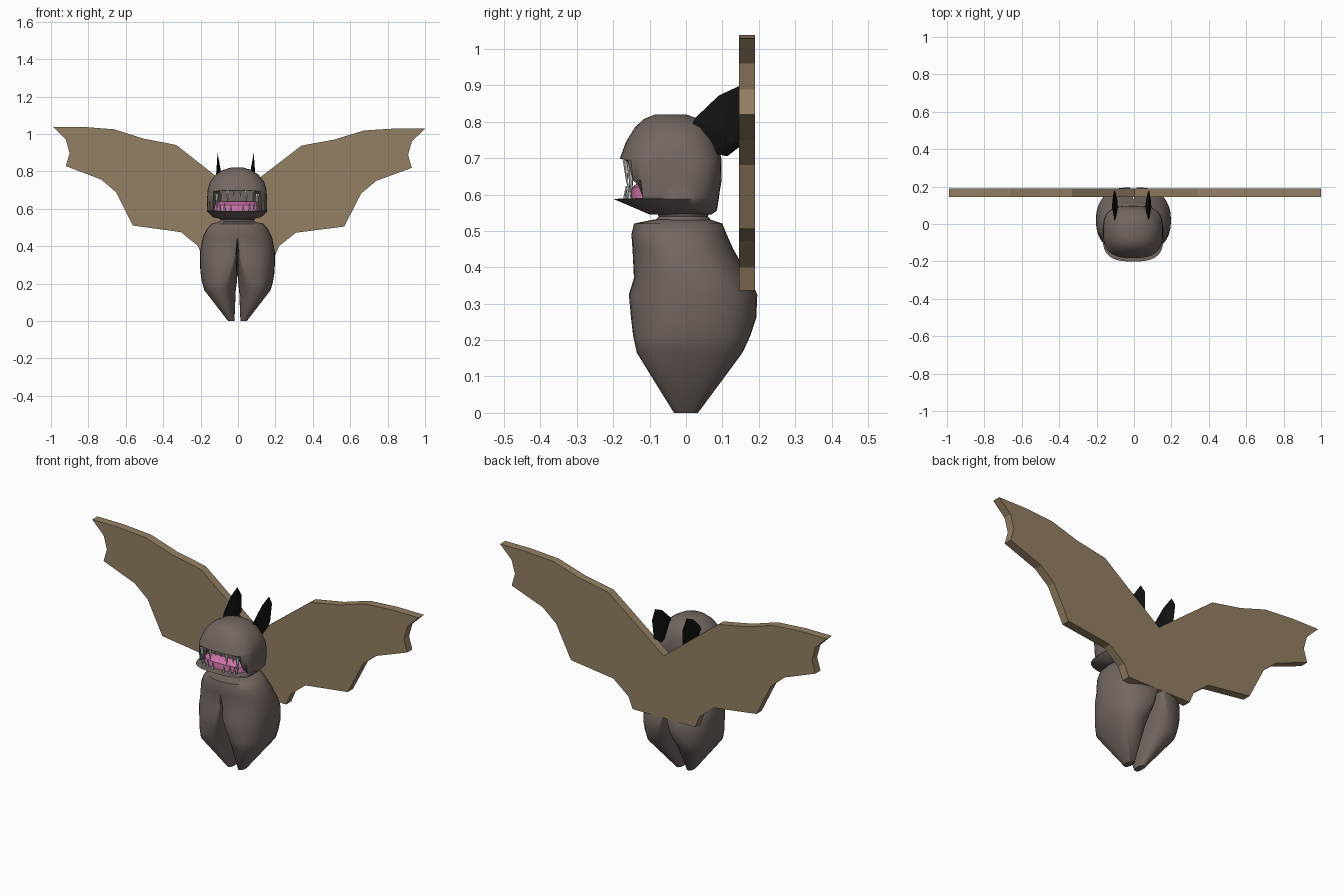
import bpy, bmesh, math
from mathutils import Matrix

if "Cube" in bpy.data.objects:
    bpy.data.objects.remove(bpy.data.objects["Cube"])


def material(name, r, g, b):
    m = bpy.data.materials.new(name)
    m.use_nodes = True
    m.diffuse_color = (r, g, b, 1)
    node = next(n for n in m.node_tree.nodes if n.type == 'BSDF_PRINCIPLED')
    node.inputs["Base Color"].default_value = (r, g, b, 1)
    node.inputs["Roughness"].default_value = 0.8
    return m


FUR = material("grey brown fur", .17, .135, .12)
WING = material("tan wing", .30, .215, .125)
BLACK = material("black ear", .006, .006, .006)
PINK = material("pink gum", .62, .17, .40)
IVORY = material("pale tooth", .58, .60, .57)


def finish(name, bm, mat, x=0, smooth=None):
    bmesh.ops.recalc_face_normals(bm, faces=bm.faces)
    mesh = bpy.data.meshes.new(name)
    bm.to_mesh(mesh)
    bm.free()
    mesh.materials.append(mat)
    ob = bpy.data.objects.new(name, mesh)
    ob.location.x = x
    bpy.context.collection.objects.link(ob)
    if smooth:
        bpy.ops.object.select_all(action='DESELECT')
        ob.select_set(True)
        bpy.context.view_layer.objects.active = ob
        bpy.ops.object.shade_smooth_by_angle(angle=math.radians(smooth))
    return ob


def loft(bm, rings):
    loops = [[bm.verts.new(p) for p in ring] for ring in rings]
    n = len(loops[0])
    for a, b in zip(loops, loops[1:]):
        for i in range(n):
            j = (i + 1) % n
            bm.faces.new((a[i], a[j], b[j], b[i]))
    bm.faces.new(loops[0][::-1])
    bm.faces.new(loops[-1])


def power(v, n):
    return math.copysign(abs(v) ** (2 / n), v)


def oval(z, rx, front, back, n=2.4, mouth=0, count=48):
    """Squarish oval; front points narrower than mouth are pushed inward."""
    ring = []
    for i in range(count):
        t = math.tau * i / count
        x = rx * power(math.cos(t), n)
        y = (front + back) / 2 + (back - front) / 2 * power(math.sin(t), n)
        if abs(x) < mouth and y < -.04:
            y = max(y, -.10)
        ring.append((x, y, z))
    return ring


def half_body(z, width, front, back, gap, split, count=32):
    """Blend from a half oval closed at the middle to a separate leg oval."""
    ring = []
    for i in range(count):
        t = math.tau * i / count
        c = power(math.cos(t), 2.3)
        closed = width * max(c, 0)
        leg = (gap + width) / 2 + (width - gap) / 2 * c
        y = (front + back) / 2 + (back - front) / 2 * power(math.sin(t), 2.3)
        ring.append((closed + (leg - closed) * split, y, z))
    return ring


# Body and legs: height, half width, front, back, gap, split
BODY = [(0, .05, -.033, .033, .016, 1), (.165, .177, -.135, .155, .009, 1),
        (.21, .19, -.145, .176, .004, .75), (.26, .198, -.151, .193, 0, .45),
        (.325, .201, -.157, .196, 0, .22), (.37, .2, -.143, .175, 0, .1),
        (.45, .185, -.147, .13, 0, 0), (.49, .165, -.15, .112, 0, 0),
        (.52, .14, -.143, .1, 0, 0), (.532, .09, -.085, .065, 0, 0)]
bm = bmesh.new()
for side in (1, -1):
    loft(bm, [[(side * x, y, z) for x, y, z in half_body(*s)] for s in BODY])
finish("body_and_legs", bm, FUR, -.003, 50)

# Neck
bm = bmesh.new()
loft(bm, [oval(.515, .11, -.10, .08), oval(.54, .09, -.075, .06),
          oval(.56, .1, -.085, .07)])
finish("neck", bm, FUR, -.004, 50)

# Head with jutting lower lip and open mouth
HEAD = [(.545, .085, -.1, .07), (.556, .13, -.125, .085),
        (.588, .163, -.2, .09, 3), (.591, .16, -.166, .09, 3, .138),
        (.64, .161, -.174, .098, 3, .12), (.695, .158, -.18, .097, 3, .09),
        (.698, .158, -.182, .097, 2.8), (.745, .145, -.165, .088),
        (.785, .112, -.14, .068), (.808, .075, -.115, .035),
        (.82, .035, -.085, 0)]
bm = bmesh.new()
loft(bm, [oval(*s) for s in HEAD])
finish("head", bm, FUR, -.005, 45)

# Gum
bm = bmesh.new()
loft(bm, [oval(.588, .125, -.152, 0, 3), oval(.62, .122, -.148, 0, 3),
          oval(.638, .1, -.125, 0, 3)])
finish("gum", bm, PINK, -.005, 40)


# Teeth
def tooth(bm, x, z, length, radius, up):
    y = -.166 + 1.3 * x * x
    turn = Matrix.Identity(4) if up else Matrix.Rotation(math.pi, 4, 'X')
    centre = z + length / 2 * (1 if up else -1)
    bmesh.ops.create_cone(bm, cap_ends=True, segments=6, radius1=radius,
                          radius2=.001, depth=length,
                          matrix=Matrix.Translation((x, y, centre)) @ turn)


bm = bmesh.new()
for side in (1, -1):
    for x, length, radius in ((.05, .07, .012), (.085, .05, .008),
                              (.108, .09, .011), (.018, .035, .008)):
        tooth(bm, side * x, .70 - max(0, x - .08) * .6, length, radius, False)
    for x, length in ((.033, .035), (.068, .045), (.092, .04)):
        tooth(bm, side * x, .588, length, .008, True)
finish("teeth", bm, IVORY, -.005, 40)

# Ears: upright blades thickest in the middle
EAR = [(.01, .775), (.025, .81), (.09, .872), (.15, .9), (.18, .85),
       (.172, .75), (.113, .705), (.063, .715)]
for name, x in (("left_ear", .077), ("right_ear", -.102)):
    bm = bmesh.new()
    lean = math.copysign(.06, x)
    for y, z in EAR:
        bm.verts.new((lean * (z - .78), y, z))
    for w in (-.016, .016):
        bm.verts.new((w, .09, .77))
        bm.verts.new((w * .8, .13, .74))
    bmesh.ops.convex_hull(bm, input=bm.verts)
    finish(name, bm, BLACK, x)

# Wings: one flat scalloped slab
HALF = [(.335, .94), (.51, .973), (.667, 1.022), (.835, 1.034), (.995, 1.034),
        (.925, .965), (.905, .893), (.925, .824), (.735, .753), (.655, .685),
        (.565, .508), (.307, .474), (.217, .401), (.19, .337)]
outline = [(0, .68)] + HALF + [(-x, z) for x, z in reversed(HALF)]
bm = bmesh.new()
face = bm.faces.new([bm.verts.new((x, .145, z)) for x, z in outline])
slab = bmesh.ops.extrude_face_region(bm, geom=[face])
bmesh.ops.translate(bm, vec=(0, .045, 0),
                    verts=[v for v in slab["geom"] if isinstance(v, bmesh.types.BMVert)])
wings = finish("wings", bm, WING)
wings.rotation_euler.y = .005
